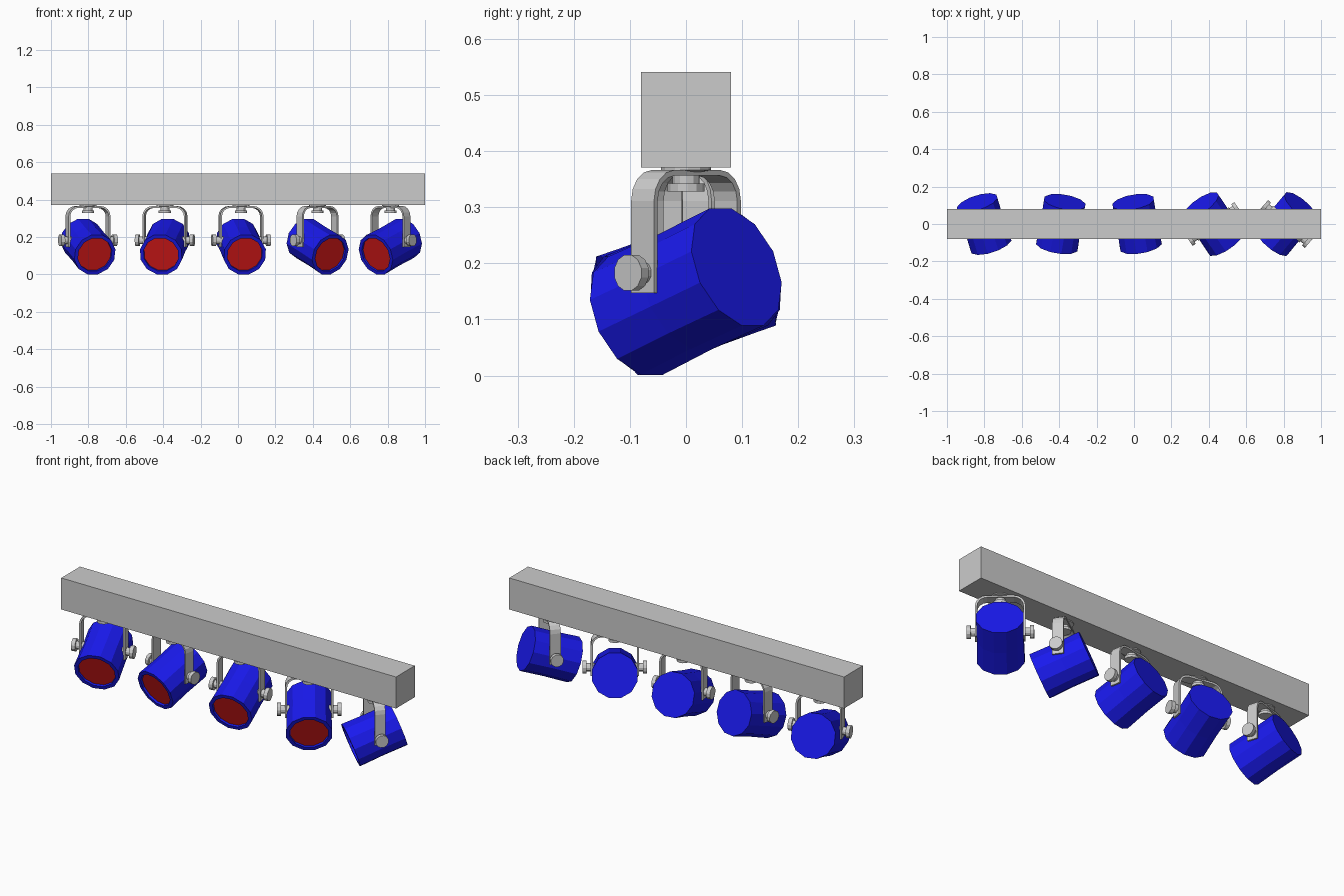
import bpy, bmesh
from math import radians, sin, cos, pi
from mathutils import Matrix

if "Cube" in bpy.data.objects:
    bpy.data.objects.remove(bpy.data.objects["Cube"])


def material(name, color):
    m = bpy.data.materials.new(name)
    m.diffuse_color = color
    m.use_nodes = True
    m.node_tree.nodes["Principled BSDF"].inputs["Base Color"].default_value = m.diffuse_color
    return m


BLUE = material("blue_paint", (0.01, 0.01, 0.85, 1))
RED = material("red_glass", (0.7, 0.01, 0.01, 1))


def finish(bm, name, matrix, mat=None):
    bmesh.ops.recalc_face_normals(bm, faces=bm.faces)
    me = bpy.data.meshes.new(name)
    bm.to_mesh(me)
    bm.free()
    if mat:
        me.materials.append(mat)
    ob = bpy.data.objects.new(name, me)
    ob.matrix_world = matrix
    bpy.context.collection.objects.link(ob)
    return ob


def lathe(name, profile, matrix, mat=None, sides=12):
    """Closed faceted solid around local z from (radius, height) pairs."""
    bm = bmesh.new()
    rings = []
    for r, h in profile:
        angles = [2 * pi * (i + 0.5) / sides for i in range(sides)]
        rings.append([bm.verts.new((r * cos(a), r * sin(a), h)) for a in angles])
    for a, b in zip(rings, rings[1:]):
        for i in range(sides):
            j = (i + 1) % sides
            bm.faces.new((a[i], a[j], b[j], b[i]))
    bm.faces.new(rings[0])
    bm.faces.new(rings[-1])
    return finish(bm, name, matrix, mat)


def yoke(name, matrix):
    """U-shaped strap: offset outline swept across its width."""
    half, top, low, rad, thick, wide = 0.118, 0.366, 0.147, 0.055, 0.010, 0.027

    def outline(d):
        right = [(half - d, low)]
        for k in range(5):
            a = pi / 8 * k
            right.append((half - rad + (rad - d) * cos(a), top - rad + (rad - d) * sin(a)))
        return right + [(-x, z) for x, z in reversed(right)]

    bm = bmesh.new()
    loops = [[bm.verts.new((x, y, z)) for x, z in outline(d)]
             for d, y in ((0, -wide), (0, wide), (thick, wide), (thick, -wide))]
    n = len(loops[0])
    for k in range(4):
        a, b = loops[k], loops[(k + 1) % 4]
        for i in range(n - 1):
            bm.faces.new((a[i], a[i + 1], b[i + 1], b[i]))
    for i in (0, n - 1):
        bm.faces.new([lp[i] for lp in loops])
    return finish(bm, name, matrix)


# ceiling bar
bm = bmesh.new()
bmesh.ops.create_cube(bm, size=1)
bmesh.ops.scale(bm, vec=(2, 0.16, 0.17), verts=bm.verts)
finish(bm, "mounting_bar", Matrix.Translation((0, 0, 0.456)))

# five spotlights: position along the bar and yaw
lamps = [(-0.802, 18), (-0.391, -10), (0.016, 10), (0.425, 35), (0.815, -41)]
for i, (x, yaw) in enumerate(lamps, 1):
    base = Matrix.Translation((x, 0, 0)) @ Matrix.Rotation(radians(yaw), 4, "Z")

    # swivel bolt and yoke
    lathe(f"swivel_bolt_{i}", [(0.033, 0.328), (0.033, 0.342), (0.024, 0.342),
                               (0.024, 0.362), (0.045, 0.366), (0.045, 0.373)], base)
    yoke(f"yoke_{i}", base)

    # clamp knobs on both arms
    for side, s in (("left", -1), ("right", 1)):
        m = base @ Matrix.Translation((0, 0, 0.183)) @ Matrix.Rotation(s * pi / 2, 4, "Y")
        lathe(f"{side}_knob_{i}", [(0.021, 0.095), (0.021, 0.138),
                                   (0.033, 0.138), (0.033, 0.158)], m)

    # lamp can, tilted down, local z pointing out of the front
    head = (base @ Matrix.Translation((0, 0, 0.15)) @ Matrix.Rotation(radians(20), 4, "X")
            @ Matrix.Rotation(pi / 2, 4, "X"))
    lathe(f"lamp_can_{i}", [(0.115, -0.127), (0.113, 0), (0.116, 0.127),
                            (0.096, 0.127), (0.096, 0.112)], head, BLUE)
    # lens
    lathe(f"lens_{i}", [(0.095, 0.108), (0.095, 0.116)], head, RED)
